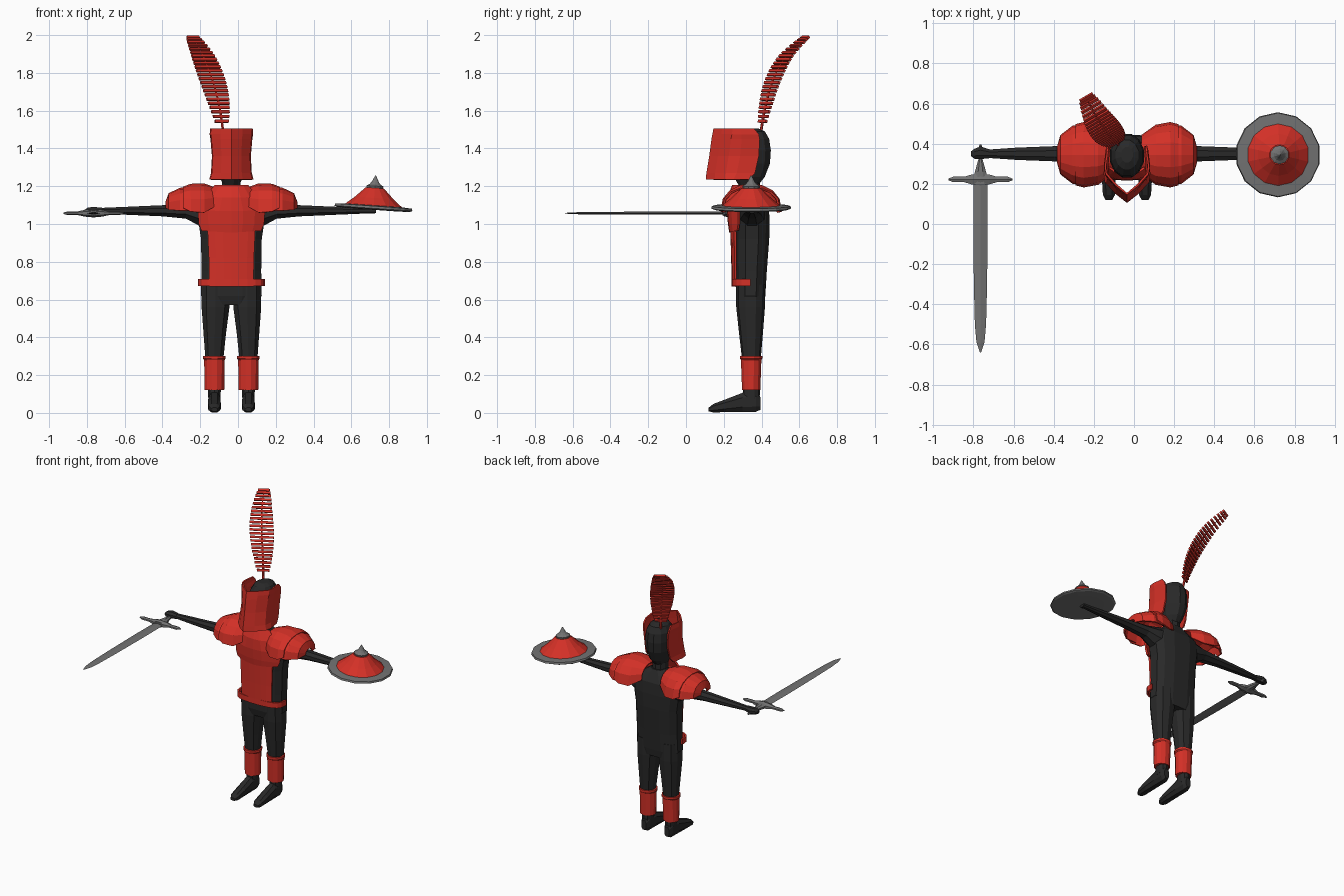
import bpy, math
from mathutils import Vector, Matrix

if "Cube" in bpy.data.objects:
    bpy.data.objects.remove(bpy.data.objects["Cube"])

CX, CY = -0.035, 0.345      # body axis


def material(name, rgb):
    m = bpy.data.materials.new(name)
    m.diffuse_color = (*rgb, 1)
    m.use_nodes = True
    m.node_tree.nodes["Principled BSDF"].inputs["Base Color"].default_value = m.diffuse_color
    return m


BLACK = material("black cloth", (0.022, 0.022, 0.022))
RED = material("red armour", (0.66, 0.03, 0.02))
GREY = material("grey steel", (0.17, 0.17, 0.17))


def make(name, verts, faces, mat, thick=0.0):
    me = bpy.data.meshes.new(name)
    me.from_pydata(verts, [], faces)
    me.materials.append(mat)
    ob = bpy.data.objects.new(name, me)
    bpy.context.collection.objects.link(ob)
    # consistent outward normals
    import bmesh
    bm = bmesh.new()
    bm.from_mesh(me)
    bmesh.ops.recalc_face_normals(bm, faces=bm.faces)
    bm.to_mesh(me)
    bm.free()
    if thick:
        s = ob.modifiers.new("thickness", 'SOLIDIFY')
        s.thickness = thick
        s.offset = 0
    return ob


def loft(name, rings, axis, mat, n=10, power=1.0, cap=True):
    """rings: (x, y, z, ra, rb); ra and rb run along the two axes other than the loft axis."""
    ia, ib = [i for i in range(3) if i != axis]
    verts, faces = [], []
    for x, y, z, ra, rb in rings:
        for k in range(n):
            t = 2 * math.pi * (k + 0.5) / n if n != 4 else math.pi * k / 2
            c, s = math.cos(t), math.sin(t)
            p = [x, y, z]
            p[ia] += ra * math.copysign(abs(c) ** power, c)
            p[ib] += rb * math.copysign(abs(s) ** power, s)
            verts.append(p)
    for r in range(len(rings) - 1):
        for k in range(n):
            a, b = r * n + k, r * n + (k + 1) % n
            faces.append((a, b, b + n, a + n))
    if cap:
        faces.append(tuple(range(n)))
        faces.append(tuple(range(len(verts) - n, len(verts))))
    return make(name, verts, faces, mat)


def sheet(name, rows, mat, thick):
    w = len(rows[0])
    faces = [(r * w + k, r * w + k + 1, (r + 1) * w + k + 1, (r + 1) * w + k)
             for r in range(len(rows) - 1) for k in range(w - 1)]
    return make(name, [p for row in rows for p in row], faces, mat, thick)


# torso, neck and head
loft("torso", [(CX, .345, .57, .13, .07), (CX, .342, .62, .165, .08), (CX, .345, .75, .162, .085),
               (CX, .35, .92, .165, .093), (CX, .35, 1.02, .18, .095), (CX, .35, 1.1, .17, .09),
               (CX, .35, 1.15, .10, .065), (CX, .35, 1.18, .05, .05)], 2, BLACK, 12, .75)
loft("neck", [(CX, .34, 1.12, .055, .055), (CX, .335, 1.26, .05, .055)], 2, BLACK)
loft("head", [(CX, .33, 1.2, .04, .05), (CX, .335, 1.25, .065, .085), (CX, .34, 1.32, .083, .108),
              (CX, .34, 1.39, .088, .113), (CX, .34, 1.45, .082, .104), (CX, .345, 1.49, .06, .075),
              (CX, .345, 1.505, .03, .04)], 2, BLACK, 12)

# limbs and limb armour, once per side
for side, label in ((-1, "left"), (1, "right")):
    lx = CX + side * 0.09
    loft(label + "_leg", [(CX + side * .085, .342, .68, .075, .078), (CX + side * .084, .342, .56, .077, .076),
                          (CX + side * .088, .344, .42, .062, .063), (lx, .346, .29, .05, .05),
                          (lx, .346, .13, .036, .045), (lx, .345, .06, .033, .045)], 2, BLACK, 10, .85)
    loft(label + "_foot", [(lx, .395, .05, .02, .035), (lx, .37, .06, .033, .058), (lx, .30, .056, .034, .054),
                           (lx, .21, .038, .036, .036), (lx, .145, .025, .032, .024),
                           (lx, .12, .018, .018, .01)], 1, BLACK, 8, .8)
    loft(label + "_greave", [(lx, .345, .12, .054, .05), (lx, .345, .28, .056, .056),
                             (lx, .345, .287, .062, .061), (lx, .345, .302, .062, .061)], 2, RED, 12)
    arm = [(.07, 1.05, .085, .10), (.17, 1.055, .065, .07), (.24, 1.068, .05, .043), (.36, 1.07, .041, .032),
           (.55, 1.07, .033, .023), (.70, 1.07, .022, .016), (.765, 1.07, .02, .014)]
    loft(label + "_arm", [(CX + side * d, .35, z, ry, rz) for d, z, ry, rz in arm], 0, BLACK, 8)

    # two overlapping arched shoulder plates
    outer = [(.345, .035, 1.115, 1.085), (.328, .095, 1.16, 1.075), (.27, .14, 1.187, 1.07), (.19, .145, 1.19, 1.07)]
    inner = [(.255, .148, 1.192, 1.085), (.215, .158, 1.208, 1.065), (.145, .145, 1.21, 1.06), (.075, .095, 1.185, 1.1)]
    for part, stations in (("outer", outer), ("inner", inner)):
        rows = [[(CX + side * d, CY - ry * math.cos(math.pi * k / 8),
                  bot + (top - bot) * math.sin(math.pi * k / 8) ** .8) for k in range(9)]
                for d, ry, top, bot in stations]
        sheet(f"{label}_{part}_shoulder_plate", rows, RED, .01)

# helmet visor, wrapped around the face and open at the back
visor = [(1.235, .110, .112, .335), (1.27, .113, .103, .365), (1.36, .128, .098, .385),
         (1.45, .14, .106, .39), (1.475, .145, .11, .385), (1.505, .15, .108, .36)]
rows = []
for z, front, half, back in visor:
    prof = [(half * .9, back), (half, (front + back) / 2 + .03), (half * .95, front + .10), (half * .5, front + .045)]
    rows.append([(CX - x, y, z) for x, y in prof] + [(CX, front, z)] + [(CX + x, y, z) for x, y in prof[::-1]])
sheet("helmet_visor", rows, RED, .01)


def plate(name, rows, thick):
    """rows: (z at middle, z at edge, half width, y at middle, y at edge)"""
    out = []
    for zm, ze, w, ym, ye in rows:
        out.append([(CX + w * t, ym + (ye - ym) * abs(t) ** 2.5, zm + (ze - zm) * abs(t))
                    for t in (-1, -.7, -.35, 0, .35, .7, 1)])
    sheet(name, out, RED, thick)


# breastplate, belly plate and belt
plate("breastplate", [(.955, .965, .155, .235, .275), (1.0, 1.0, .17, .228, .28), (1.07, 1.07, .175, .222, .28),
                      (1.14, 1.14, .135, .225, .275), (1.205, 1.205, .085, .25, .28)], .012)
plate("belly_plate", [(.67, .67, .115, .248, .262), (.82, .82, .118, .245, .262), (.98, .98, .125, .24, .26)], .012)
belt = []
for z in (.672, .71):
    belt.append([(CX + .172 * math.copysign(abs(math.cos(t)) ** .6, math.cos(t)),
                  .342 - .095 * abs(math.sin(t)) ** .6, z)
                 for t in [math.pi * k / 10 for k in range(11)]])
sheet("belt", belt, RED, .012)

# sword
SX, SZ = -0.765, 1.057
loft("sword_blade", [(SX, .22, SZ, .034, .008), (SX, .0, SZ, .036, .008), (SX, -.3, SZ, .033, .008),
                     (SX, -.5, SZ, .028, .007), (SX, -.59, SZ, .02, .005), (SX, -.64, SZ, .003, .002)], 1, GREY, 4)
loft("sword_guard", [(SX + d, .222, SZ, r, r * .65) for d, r in
                     ((-.16, .005), (-.135, .016), (-.08, .016), (-.045, .028), (0, .034),
                      (.045, .028), (.08, .016), (.135, .016), (.16, .005))], 0, GREY, 6)
loft("sword_collar", [(SX, .2, SZ, .045, .018), (SX, .26, SZ, .03, .018), (SX, .32, SZ, .012, .012)], 1, GREY, 8)
loft("sword_grip", [(SX, .28, SZ, .011, .011), (SX, .37, SZ, .011, .011), (SX, .395, SZ, .006, .006)], 1, GREY, 8)
loft("sword_hand", [(SX - .048, .35, 1.065, .012, .01), (SX - .03, .35, 1.067, .027, .022),
                    (SX, .355, 1.068, .034, .024), (SX + .045, .35, 1.07, .024, .018)], 0, BLACK, 8)

# round shield, tilted a little outward
tilt = Matrix.Translation((.717, CY, 1.083)) @ Matrix.Rotation(math.radians(4), 4, 'Y')
for name, prof, mat, n in (
        ("shield_rim", [(.14, -.008), (.2, -.006), (.212, 0), (.208, .012), (.15, .016)], GREY, 14),
        ("shield_cone", [(.156, .014), (.105, .055), (.05, .108)], RED, 14),
        ("shield_stud", [(.044, .1), (.047, .118), (.03, .128), (.02, .14), (.002, .174)], GREY, 10)):
    loft(name, [(0, 0, z, r, r) for r, z in prof], 2, mat, n).matrix_world = tilt

# plume: curved stem with flat barbs, widest in the middle
path = [Vector(p) for p in ((-.078, .395, 1.48), (-.098, .42, 1.62), (-.135, .46, 1.76),
                            (-.185, .53, 1.89), (-.24, .635, 1.992))]


def stem_point(t):
    f = min(t * 4, 3.999)
    i = int(f)
    u = f - i
    p0, p1, p2, p3 = path[max(i - 1, 0)], path[i], path[i + 1], path[min(i + 2, 4)]
    return .5 * (2 * p1 + (p2 - p0) * u + (2 * p0 - 5 * p1 + 4 * p2 - p3) * u * u
                 + (3 * p1 - p0 - 3 * p2 + p3) * u ** 3)


stem = []
for k in range(13):
    p = stem_point(k / 12)
    r = .008 - .005 * k / 12
    stem.append((p.x, p.y, p.z, r, r))
loft("plume_stem", stem, 2, RED, 6)

verts, faces = [], []
across = Vector((.86, .5, 0)).normalized()
COUNT = 23
for k in range(COUNT):
    t = .13 + .85 * k / (COUNT - 1)
    p = stem_point(t)
    up = (stem_point(min(t + .01, 1)) - stem_point(t - .01)).normalized()
    half = .025 + .053 * math.sin(math.pi * min(1, (t - .06) / .97)) ** .8
    normal = across.cross(up).normalized()
    b = len(verts)
    for sx in (-1, 1):
        for sz in (-1, 1):
            for sn in (-1, 1):
                verts.append(p + across * half * sx + up * .0075 * sz + normal * .006 * sn)
    faces += [tuple(b + i for i in f) for f in
              ((0, 1, 3, 2), (4, 6, 7, 5), (0, 4, 5, 1), (2, 3, 7, 6), (0, 2, 6, 4), (1, 5, 7, 3))]
make("plume_barbs", verts, faces, RED)
